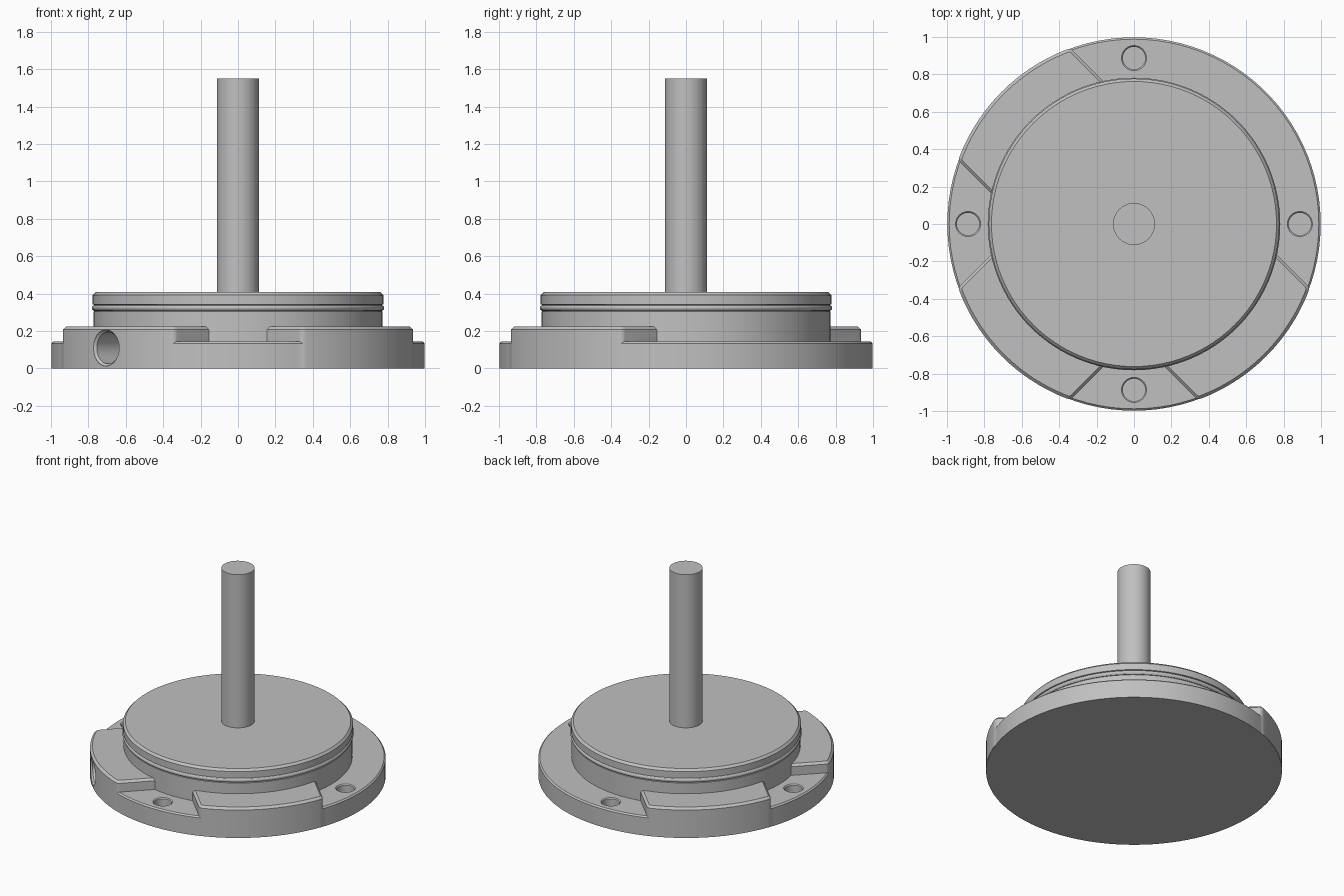
import bpy
import bmesh
import math
from mathutils import Matrix, Vector

if "Cube" in bpy.data.objects:
    bpy.data.objects.remove(bpy.data.objects["Cube"], do_unlink=True)

grey = bpy.data.materials.new("machined_grey")
grey.use_nodes = True
grey.diffuse_color = (0.53, 0.53, 0.53, 1)
grey.node_tree.nodes["Principled BSDF"].inputs["Base Color"].default_value = grey.diffuse_color


def make_object(name, bm, matrix=Matrix()):
    bmesh.ops.recalc_face_normals(bm, faces=bm.faces)
    mesh = bpy.data.meshes.new(name)
    bm.to_mesh(mesh)
    bm.free()
    mesh.materials.append(grey)
    obj = bpy.data.objects.new(name, mesh)
    obj.matrix_world = matrix
    bpy.context.collection.objects.link(obj)
    return obj


def lathe(name, profile, steps=96, matrix=Matrix()):
    """Spin a closed (radius, height) profile about z."""
    bm = bmesh.new()
    verts = [bm.verts.new((r, 0, z)) for r, z in profile]
    edges = [bm.edges.new(pair) for pair in zip(verts, verts[1:])]
    bmesh.ops.spin(bm, geom=verts + edges, cent=(0, 0, 0), axis=(0, 0, 1),
                   angle=math.tau, steps=steps)
    bmesh.ops.remove_doubles(bm, verts=bm.verts, dist=0.0001)
    return make_object(name, bm, matrix)


def combine(target, tool, operation):
    mod = target.modifiers.new("combine", 'BOOLEAN')
    mod.operation = operation
    mod.solver = 'EXACT'
    mod.object = tool
    bpy.context.view_layer.objects.active = target
    bpy.ops.object.modifier_apply(modifier=mod.name)
    bpy.data.objects.remove(tool, do_unlink=True)


def make_pad(angle):
    """Raised pad: a straight-sided strip ending on the rim."""
    half_width, height = 0.425, 0.225
    spread = math.asin(half_width)
    outline = [(0.4, -half_width)]
    for i in range(25):
        a = spread * (i / 12 - 1)
        outline.append((math.cos(a), math.sin(a)))
    outline.append((0.4, half_width))
    bm = bmesh.new()
    base_face = bm.faces.new([bm.verts.new((x, y, 0.002)) for x, y in outline])
    top = bmesh.ops.extrude_face_region(bm, geom=[base_face])["geom"]
    bmesh.ops.translate(bm, vec=(0, 0, height - 0.002),
                        verts=[v for v in top if isinstance(v, bmesh.types.BMVert)])
    bm.faces.ensure_lookup_table()
    if base_face.is_valid is False or len(bm.faces) < len(outline) + 2:
        bm.faces.new([v for v in bm.verts if v.co.z < 0.1])
    # round the two rim corners, then chamfer the top edge
    corners = [e for e in bm.edges
               if abs(e.verts[0].co.z - e.verts[1].co.z) > 0.1
               and e.verts[0].co.x > 0.5
               and abs(e.verts[0].co.y) > half_width - 0.001]
    bmesh.ops.bevel(bm, geom=corners, offset=0.02, segments=4, profile=0.5,
                    affect='EDGES')
    rim = [e for e in bm.edges if min(v.co.z for v in e.verts) > height - 0.001]
    bmesh.ops.bevel(bm, geom=rim, offset=0.016, segments=1, affect='EDGES')
    return make_object("pad", bm, Matrix.Rotation(angle, 4, 'Z'))


def bore(target, radius, depth, lip, matrix):
    """Blind hole with a chamfered mouth, drilled down local z."""
    cutter = lathe("bore_cutter", [(0, -depth), (radius, -depth), (radius, -lip),
                                   (radius + lip, 0), (radius + lip, 0.1), (0, 0.1)],
                   48, matrix)
    cutter.hide_render = True
    combine(target, cutter, 'DIFFERENCE')


# flange disc with three raised pads
flange = lathe("flange", [(0, 0), (0.998, 0), (0.998, 0.134), (0.988, 0.144), (0, 0.144)], 100)
for degrees in (135, 225, 315):
    combine(flange, make_pad(math.radians(degrees)), 'UNION')

# four bolt holes
for i in range(4):
    turn = Matrix.Rotation(i * math.pi / 2, 4, 'Z')
    bore(flange, 0.06, 0.1, 0.007, turn @ Matrix.Translation((0.887, 0, 0.144)))

# side port through one pad
outward = Vector((-1, -1, 0)).normalized()
port = Matrix.Translation(outward * 0.995 + Vector((0, 0, 0.11)))
port = port @ outward.to_track_quat('Z', 'Y').to_matrix().to_4x4()
bore(flange, 0.085, 0.3, 0.012, port)

# drum with seal groove and chamfered top
drum = lathe("drum", [(0, 0.13), (0.773, 0.13), (0.773, 0.305), (0.762, 0.31),
                      (0.762, 0.338), (0.777, 0.343), (0.777, 0.392),
                      (0.762, 0.408), (0, 0.408)])

# seal ring seated in the groove
ring_profile = [(0.766 + 0.016 * math.cos(a), 0.324 + 0.016 * math.sin(a))
                for a in (i * math.tau / 12 for i in range(13))]
seal = lathe("seal_ring", ring_profile)

# central shaft
shaft = lathe("shaft", [(0, 0.4), (0.112, 0.4), (0.112, 1.55), (0, 1.55)], 64)

for obj in (flange, drum, seal, shaft):
    bpy.ops.object.select_all(action='DESELECT')
    obj.select_set(True)
    bpy.context.view_layer.objects.active = obj
    bpy.ops.object.shade_smooth_by_angle(angle=math.radians(30))
